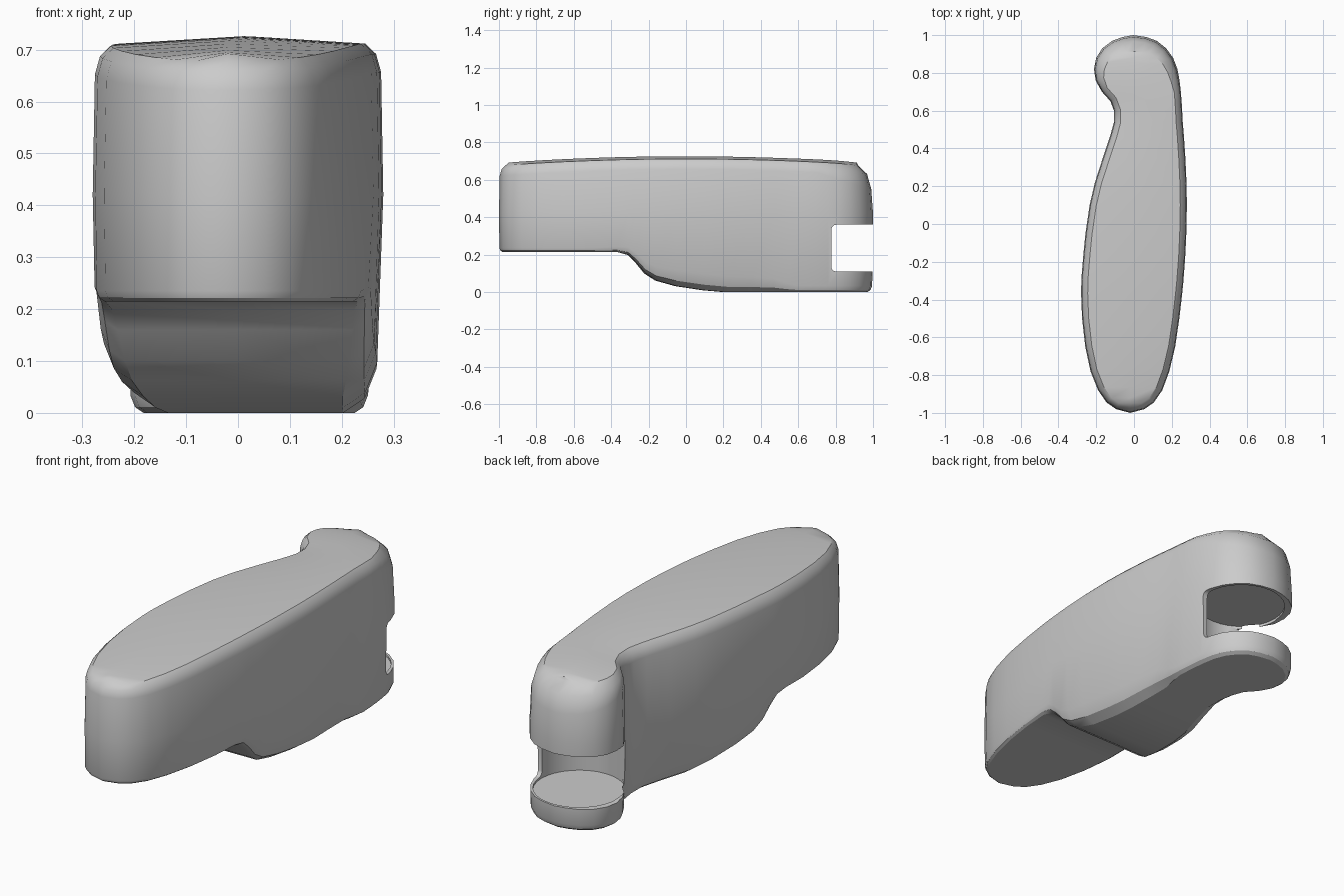
import bpy, bmesh, math
from mathutils import Vector

if "Cube" in bpy.data.objects:
    bpy.data.objects.remove(bpy.data.objects["Cube"])

# Plan outline: y, left x, right x (tips have left = right)
plan = [(-1, -.02, -.02), (-.98, -.095, .055), (-.945, -.145, .105), (-.88, -.19, .15),
        (-.78, -.23, .187), (-.65, -.258, .218), (-.5, -.275, .24), (-.37, -.28, .255),
        (-.31, -.279, .261), (-.27, -.277, .264), (-.22, -.273, .268), (-.16, -.268, .272),
        (-.05, -.257, .277), (.1, -.235, .28), (.22, -.207, .278), (.35, -.165, .272),
        (.47, -.125, .264), (.54, -.106, .258), (.6, -.106, .255), (.65, -.125, .252),
        (.7, -.17, .248), (.76, -.203, .241), (.82, -.212, .23), (.88, -.2, .207),
        (.93, -.168, .17), (.97, -.115, .12), (.99, -.06, .065), (1, -.005, -.005)]
belly = [(-1, .215), (-.37, .215), (-.31, .198), (-.27, .16), (-.22, .1), (-.16, .062),
         (-.05, .032), (.1, .01), (.22, 0), (1, 0)]
under_inset = [(-1, .018), (-.4, .018), (-.2, .06), (0, .08), (.45, .07), (.58, .03), (1, .03)]
crown_inset = [(-1, .035), (.7, .035), (.85, .06), (1, .08)]


def lerp(table, y):
    for (a, va), (b, vb) in zip(table, table[1:]):
        if y <= b:
            return va + (vb - va) * max(0, y - a) / (b - a)
    return table[-1][1]


def crown(y):
    return .728 - .035 * y * y


# Handle body: stacked inset outlines closed with crowned strips
n = len(plan)
loop = [Vector((r, y)) for y, l, r in plan] + [Vector((l, y)) for y, l, r in plan[-2:0:-1]]
count = len(loop)
normals = []
for i in range(count):
    t = (loop[(i + 1) % count] - loop[i - 1]).normalized()
    normals.append(Vector((-t.y, t.x)))

bm = bmesh.new()


def ring(level):
    verts = []
    for p, inward in zip(loop, normals):
        inset, z = level(p.y)
        q = p + inward * inset
        verts.append(bm.verts.new((q.x, q.y, z)))
    return verts


def under(f, h):
    return lambda y: (f * lerp(under_inset, y),
                      lerp(belly, y) + h * lerp(under_inset, y) / .08)


def upper(f, h):
    return lambda y: (f * lerp(crown_inset, y),
                      crown(y) - .016 - h * lerp(crown_inset, y) / .035)


rings = [ring(level) for level in (
    under(1, 0), under(.45, .03), under(.15, .09), lambda y: (0, .42),
    upper(.12, .055), upper(.4, .02), upper(1, 0))]
for a, b in zip(rings, rings[1:]):
    for i in range(count):
        j = (i + 1) % count
        bm.faces.new((a[i], a[j], b[j], b[i]))


def cap(edge, lift):
    rows = []
    for i in range(n):
        r, l = edge[i], edge[-i % count]
        if i in (0, n - 1):
            rows.append((r, r, r))
        else:
            mid = (r.co + l.co) / 2
            mid.z += lift
            rows.append((l, bm.verts.new(mid), r))
    for a, b in zip(rows, rows[1:]):
        for k in (0, 1):
            bm.faces.new(list(dict.fromkeys((a[k], a[k + 1], b[k + 1], b[k]))))


cap(rings[0], 0)
cap(rings[-1], .014)
bmesh.ops.recalc_face_normals(bm, faces=bm.faces)
mesh = bpy.data.meshes.new("handle_body")
bm.to_mesh(mesh)
bm.free()
body = bpy.data.objects.new("handle_body", mesh)
bpy.context.collection.objects.link(body)


def cut(name):
    cutter = bpy.context.object
    cutter.name = name
    cutter.hide_render = True
    mod = body.modifiers.new(name, 'BOOLEAN')
    mod.operation = 'DIFFERENCE'
    mod.solver = 'EXACT'
    mod.object = cutter
    return cutter


def cut_box(name, lo, hi):
    bpy.ops.mesh.primitive_cube_add(size=1, location=(Vector(lo) + Vector(hi)) / 2)
    bpy.context.object.scale = Vector(hi) - Vector(lo)
    bpy.ops.object.transform_apply(location=False, scale=True)
    return cut(name)


# Hinge slot through the rear, its round seat, and the opening beside the neck
slot = cut_box("slot_cutter", (-.5, .777, .11), (.5, 1.3, .36))
bev = slot.modifiers.new("round", 'BEVEL')
bev.width, bev.segments = .025, 3
bpy.ops.mesh.primitive_cylinder_add(vertices=32, radius=.2, depth=.27, location=(.013, .783, .235))
cut("seat_cutter")
cut_box("neck_cutter", (-.5, .615, .113), (-.085, .9, .357))

# Apply the cuts and remove the cutters
bpy.ops.object.select_all(action='DESELECT')
bpy.context.view_layer.objects.active = body
body.select_set(True)
cutters = [m.object for m in body.modifiers]
for m in list(body.modifiers):
    bpy.ops.object.modifier_apply(modifier=m.name)
for c in cutters:
    bpy.data.objects.remove(c)
bpy.ops.object.shade_smooth_by_angle(angle=math.radians(32))
